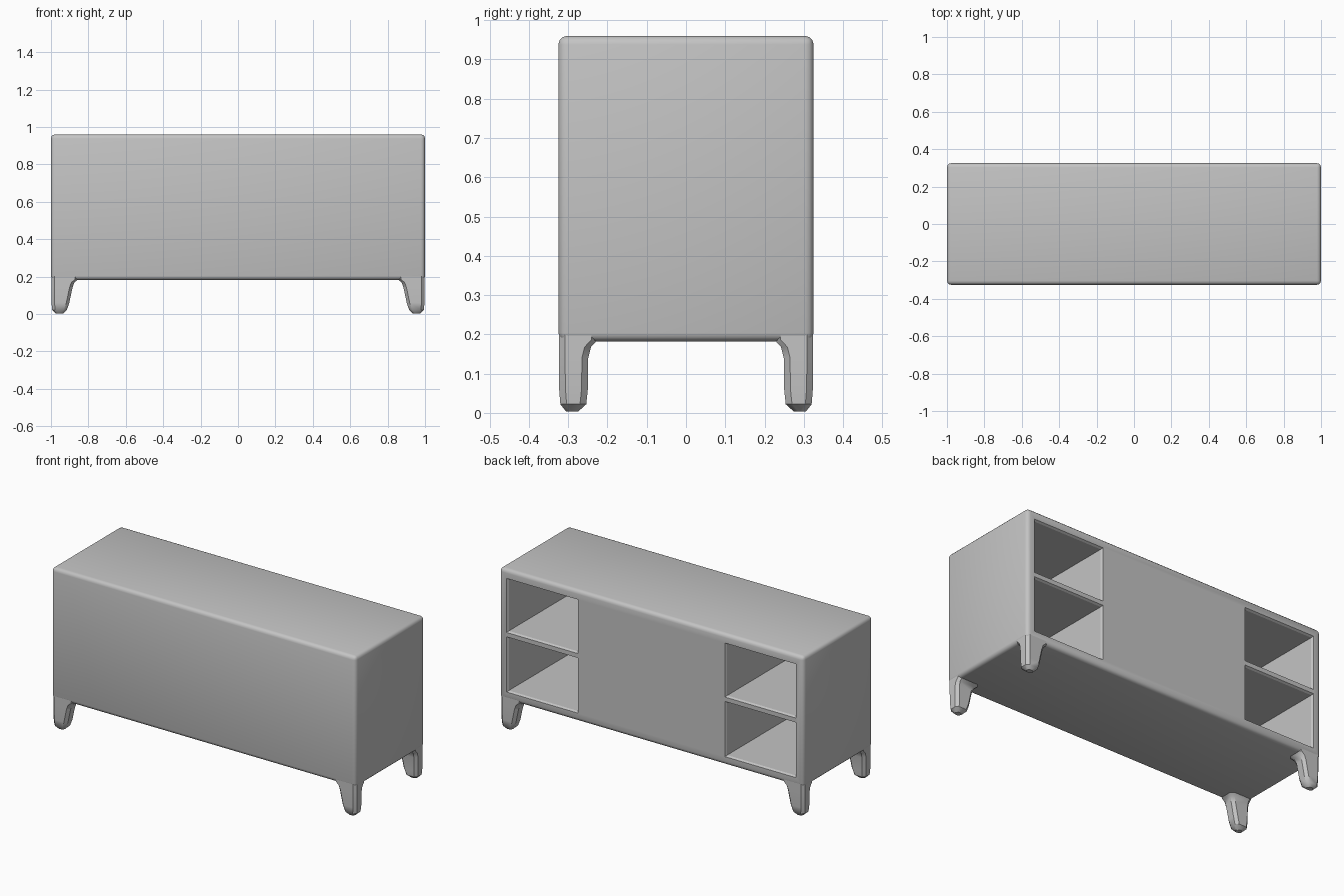
import bpy, bmesh
from mathutils import Vector

cube = bpy.data.objects.get("Cube")
if cube:
    bpy.data.objects.remove(cube, do_unlink=True)

HX, HY = 1.0, 0.325          # half width, half depth
BOTTOM, TOP = 0.182, 0.96

grey = bpy.data.materials.new("plain_grey")
grey.use_nodes = True
grey.diffuse_color = (0.55, 0.55, 0.55, 1)
grey.node_tree.nodes["Principled BSDF"].inputs["Base Color"].default_value = (0.55, 0.55, 0.55, 1)


def make_object(name, bm):
    bmesh.ops.recalc_face_normals(bm, faces=bm.faces)
    mesh = bpy.data.meshes.new(name)
    bm.to_mesh(mesh)
    bm.free()
    mesh.materials.append(grey)
    obj = bpy.data.objects.new(name, mesh)
    bpy.context.collection.objects.link(obj)
    return obj


def loft(bm, rings):
    """Skin a stack of equal-length rings and cap both ends."""
    loops = [[bm.verts.new(p) for p in ring] for ring in rings]
    n = len(loops[0])
    for a, b in zip(loops, loops[1:]):
        for i in range(n):
            j = (i + 1) % n
            bm.faces.new((a[i], a[j], b[j], b[i]))
    bm.faces.new(loops[0])
    bm.faces.new(loops[-1])


def smooth(obj):
    bpy.ops.object.select_all(action='DESELECT')
    obj.select_set(True)
    bpy.context.view_layer.objects.active = obj
    bpy.ops.object.shade_smooth_by_angle(angle=0.6)


# Cabinet body: rounded box
bm = bmesh.new()
bmesh.ops.create_cube(bm, size=1)
for v in bm.verts:
    v.co = Vector((v.co.x * 2 * HX, v.co.y * 2 * HY,
                   BOTTOM + (v.co.z + 0.5) * (TOP - BOTTOM)))
bmesh.ops.bevel(bm, geom=bm.edges[:], offset=0.022, segments=3,
                profile=0.5, affect='EDGES')
body = make_object("cabinet_body", bm)


# Open compartments at both ends of the back, with a flared rim
def compartment_ring(side, z0, z1, y, grow):
    xa, xb = side * (0.49 - grow), side * (0.945 + grow)
    return [(xa, y, z0 - grow), (xb, y, z0 - grow),
            (xb, y, z1 + grow), (xa, y, z1 + grow)]


bm = bmesh.new()
for side in (-1, 1):
    for z0, z1 in ((0.238, 0.553), (0.592, 0.9)):
        loft(bm, [compartment_ring(side, z0, z1, y, grow)
                  for y, grow in ((HY + 0.01, 0.012), (HY - 0.012, 0.0), (-0.28, 0.0))])
cutter = make_object("compartment_cutter", bm)
cutter.hide_render = True
cutter.hide_viewport = True
cutter.display_type = 'WIRE'
cut = body.modifiers.new("compartments", 'BOOLEAN')
cut.object = cutter
cut.operation = 'DIFFERENCE'
cut.solver = 'EXACT'
smooth(body)


# Tapered legs, flush with the outer corners and flaring into the body
def leg_ring(sx, sy, z, x0, x1, y0, y1, c):
    pts = [(x0 + c, y0), (x1 - c, y0), (x1, y0 + c), (x1, y1 - c),
           (x1 - c, y1), (x0 + c, y1), (x0, y1 - c), (x0, y0 + c)]
    return [(sx * x, sy * y, z) for x, y in pts]


# height, inner x, outer x, inner y, outer y, corner cut
LEG = [(0.003, 0.935, 0.975, 0.275, 0.305, 0.012),
       (0.022, 0.915, 0.994, 0.254, 0.32, 0.016),
       (0.06, 0.902, 0.997, 0.25, 0.323, 0.016),
       (0.14, 0.885, 0.998, 0.249, 0.324, 0.016),
       (0.168, 0.875, 0.998, 0.242, 0.324, 0.016),
       (0.186, 0.855, 0.998, 0.225, 0.324, 0.016),
       (0.23, 0.855, 0.998, 0.225, 0.324, 0.016)]
for sx, right_left in ((-1, "right"), (1, "left")):
    for sy, front_back in ((-1, "front"), (1, "back")):
        bm = bmesh.new()
        loft(bm, [leg_ring(sx, sy, *row) for row in LEG])
        smooth(make_object(f"{front_back}_{right_left}_leg", bm))
